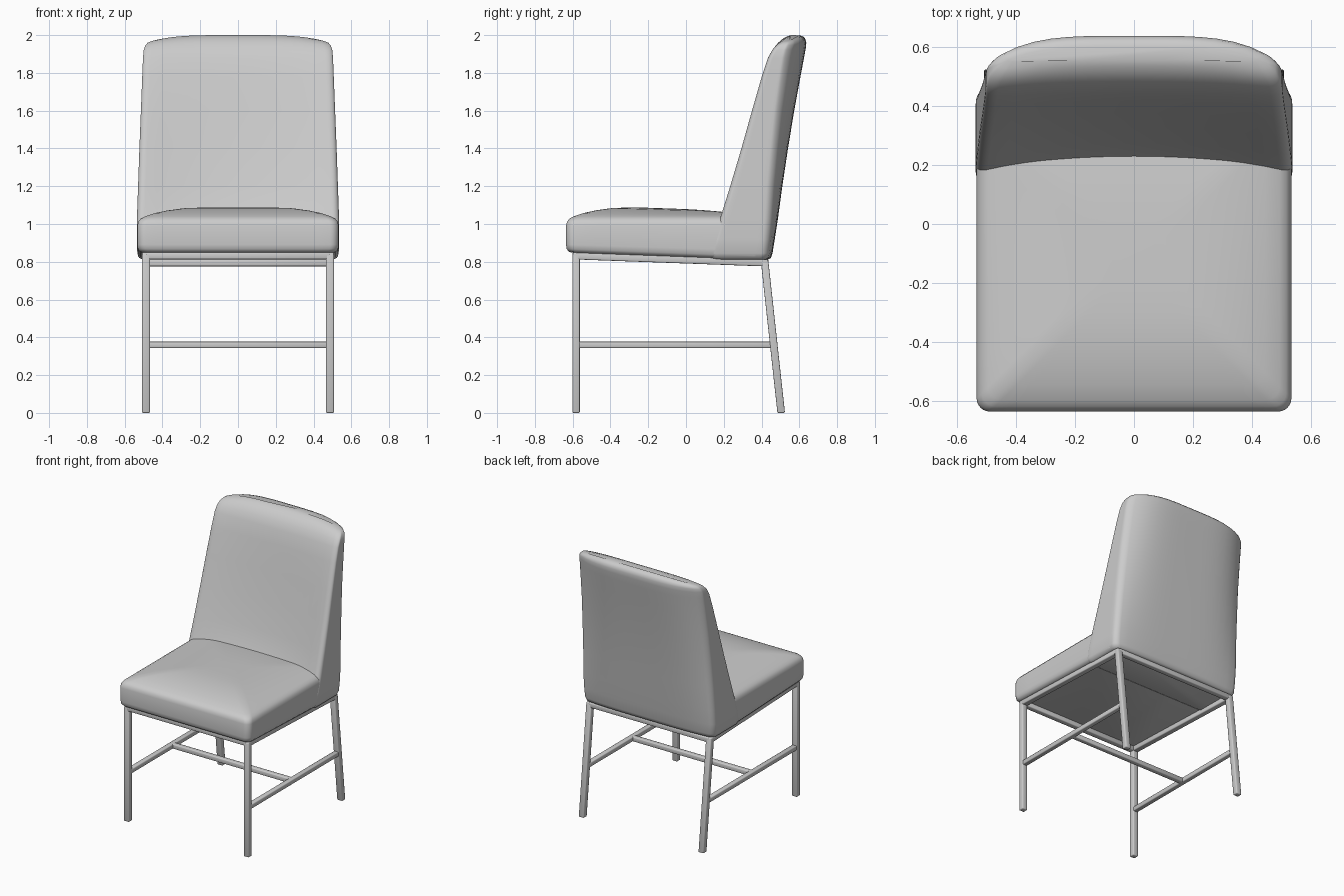
import bpy, bmesh, math
from mathutils import Vector

if "Cube" in bpy.data.objects:
    bpy.data.objects.remove(bpy.data.objects["Cube"])

grey = bpy.data.materials.new("light grey")
grey.diffuse_color = (0.6, 0.6, 0.6, 1)
grey.use_nodes = True
grey.node_tree.nodes["Principled BSDF"].inputs["Base Color"].default_value = grey.diffuse_color


def finish(name, bm, angle=50):
    bmesh.ops.recalc_face_normals(bm, faces=bm.faces)
    me = bpy.data.meshes.new(name)
    bm.to_mesh(me)
    bm.free()
    me.materials.append(grey)
    ob = bpy.data.objects.new(name, me)
    bpy.context.collection.objects.link(ob)
    bpy.ops.object.select_all(action='DESELECT')
    ob.select_set(True)
    bpy.context.view_layer.objects.active = ob
    bpy.ops.object.shade_smooth_by_angle(angle=math.radians(angle))
    return ob


def rounded_rect(w, y0, y1, r, arc=6, nx=16, ny=8):
    """Closed loop of (x, y) points with evenly divided straight sides."""
    corners = [(w - r, y0 + r, -90), (w - r, y1 - r, 0),
               (r - w, y1 - r, 90), (r - w, y0 + r, 180)]
    pts = []
    for i, (cx, cy, a0) in enumerate(corners):
        for k in range(arc + 1):
            a = math.radians(a0 + 90 * k / arc)
            pts.append((cx + r * math.cos(a), cy + r * math.sin(a)))
        nxt = corners[(i + 1) % 4]
        a = math.radians(nxt[2])
        end = (nxt[0] + r * math.cos(a), nxt[1] + r * math.sin(a))
        n, p = (ny, nx)[i % 2], pts[-1]
        for k in range(1, n):
            t = k / n
            pts.append((p[0] + (end[0] - p[0]) * t, p[1] + (end[1] - p[1]) * t))
    return pts


def loft(name, rings):
    bm = bmesh.new()
    loops = [[bm.verts.new(p) for p in ring] for ring in rings]
    for a, b in zip(loops, loops[1:]):
        for i in range(len(a)):
            j = (i + 1) % len(a)
            bm.faces.new((a[i], a[j], b[j], b[i]))
    bm.faces.new(loops[0])
    bm.faces.new(loops[-1])
    return finish(name, bm)


# Seat cushion: (height, inset, backward slope) for each ring
seat = [(0.848, 0.03, 0.037), (0.853, 0.014, 0.037), (0.867, 0.003, 0.037),
        (0.89, 0, 0.03), (0.99, 0, 0), (1.012, 0.005, 0), (1.028, 0.018, 0),
        (1.04, 0.04, 0), (1.058, 0.09, 0.01), (1.075, 0.16, 0.02),
        (1.09, 0.24, 0.03), (1.098, 0.33, 0.035), (1.1, 0.42, 0.035)]
rings = []
for z, d, slope in seat:
    loop = rounded_rect(0.533 - d, -0.635 + d, 0.41 - d, 0.045)
    rings.append([(x, y, z - slope * (y + 0.6)) for x, y in loop])
loft("seat", rings)

# Backrest: (height, half width, front y, rear y, front hollow, rear bow, end drop)
back = [(0.812, 0.505, 0.15, 0.435, 0, 0.02, 0),
        (0.82, 0.523, 0.13, 0.45, 0, 0.02, 0),
        (0.845, 0.533, 0.12, 0.458, 0, 0.022, 0),
        (0.92, 0.536, 0.14, 0.47, 0.02, 0.027, 0),
        (1.03, 0.535, 0.175, 0.487, 0.045, 0.035, 0),
        (1.2, 0.529, 0.228, 0.51, 0.045, 0.05, 0),
        (1.4, 0.522, 0.288, 0.54, 0.04, 0.065, 0),
        (1.6, 0.514, 0.345, 0.573, 0.03, 0.08, 0),
        (1.78, 0.507, 0.398, 0.606, 0.02, 0.09, 0),
        (1.88, 0.503, 0.432, 0.625, 0.012, 0.095, 0),
        (1.93, 0.499, 0.457, 0.634, 0.01, 0.095, 0.008),
        (1.96, 0.491, 0.48, 0.637, 0.01, 0.09, 0.015),
        (1.98, 0.478, 0.502, 0.632, 0.01, 0.08, 0.02),
        (1.993, 0.458, 0.525, 0.62, 0.01, 0.07, 0.025),
        (2.0, 0.43, 0.55, 0.6, 0.005, 0.045, 0.025)]
rings = []
for z, w, y0, y1, hollow, bow, drop in back:
    ring = []
    for x, y in rounded_rect(w, y0, y1, min(0.04, (y1 - y0) * 0.35)):
        u, s = abs(x) / w, (y - y0) / (y1 - y0)
        ring.append((x, y + (1 - s) * hollow * (1 - u * u) - s * bow * u ** 4,
                     z - drop * u ** 4))
    rings.append(ring)
loft("backrest", rings)


def bar(name, a, b, tx, ty, flat_ends=False):
    """Square bar from a to b; flat_ends keeps leg ends horizontal."""
    a, b = Vector(a), Vector(b)
    d = (b - a).normalized()
    if flat_ends:
        u, v = Vector((1, 0, 0)), Vector((0, 1, 0))
    else:
        u = d.cross(Vector((0, 0, 1))).normalized()
        v = u.cross(d)
    bm = bmesh.new()
    ends = [[bm.verts.new(p + u * sx * tx / 2 + v * sy * ty / 2)
             for sx, sy in ((-1, -1), (1, -1), (1, 1), (-1, 1))] for p in (a, b)]
    bm.faces.new(ends[0])
    bm.faces.new(ends[1])
    for i in range(4):
        j = (i + 1) % 4
        bm.faces.new((ends[0][i], ends[0][j], ends[1][j], ends[1][i]))
    bmesh.ops.bevel(bm, geom=bm.edges[:], offset=0.006, segments=2,
                    affect='EDGES', profile=0.5)
    return finish(name, bm)


# Legs, side rails and side stretchers, mirrored left and right
X = 0.487
for side, sx in (("left", -X), ("right", X)):
    bar(f"front_leg_{side}", (sx, -0.582, 0), (sx, -0.582, 0.84), 0.042, 0.04, True)
    bar(f"back_leg_{side}", (sx, 0.504, 0), (sx, 0.416, 0.805), 0.042, 0.04, True)
    bar(f"side_rail_{side}", (sx, -0.6, 0.831), (sx, 0.435, 0.793), 0.042, 0.036)
    bar(f"side_stretcher_{side}", (sx, -0.58, 0.36), (sx, 0.465, 0.36), 0.036, 0.034)

# Cross members
bar("front_rail", (-X, -0.582, 0.831), (X, -0.582, 0.831), 0.04, 0.036)
bar("back_rail", (-X, 0.417, 0.794), (X, 0.417, 0.794), 0.04, 0.036)
bar("cross_stretcher", (-X, -0.07, 0.36), (X, -0.07, 0.36), 0.036, 0.034)
